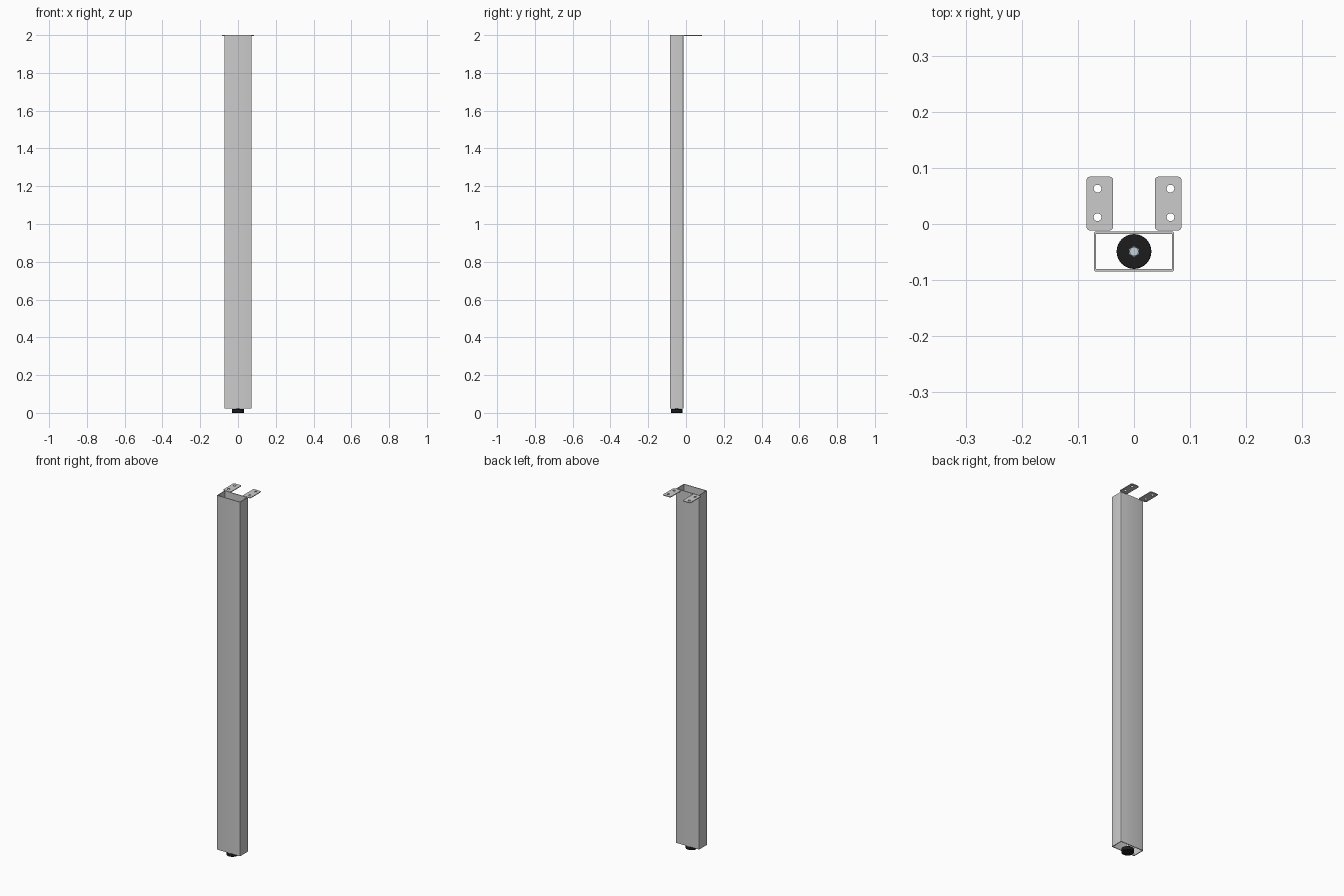
import bpy
from math import sin, cos, pi, radians

if "Cube" in bpy.data.objects:
    bpy.data.objects.remove(bpy.data.objects["Cube"])


def material(name, color):
    m = bpy.data.materials.new(name)
    m.diffuse_color = color
    m.use_nodes = True
    m.node_tree.nodes["Principled BSDF"].inputs["Base Color"].default_value = m.diffuse_color
    return m


def ring(cx, cy, r, n):
    return [(cx + r * cos(2 * pi * i / n), cy + r * sin(2 * pi * i / n)) for i in range(n)]


def rounded_rect(cx, cy, w, h, r, n=4):
    pts = []
    for k, (sx, sy) in enumerate([(1, 1), (-1, 1), (-1, -1), (1, -1)]):
        for i in range(n + 1):
            a = pi / 2 * (k + i / n)
            pts.append((cx + sx * (w / 2 - r) + r * cos(a), cy + sy * (h / 2 - r) + r * sin(a)))
    return pts


def extrusion(name, loops, z0, z1):
    """Flat outline with holes, extruded between two heights."""
    cu = bpy.data.curves.new(name, 'CURVE')
    cu.dimensions = '2D'
    cu.fill_mode = 'BOTH'
    cu.extrude = (z1 - z0) / 2
    for pts in loops:
        s = cu.splines.new('POLY')
        s.points.add(len(pts) - 1)
        for p, (x, y) in zip(s.points, pts):
            p.co = (x, y, 0, 1)
        s.use_cyclic_u = True
    ob = bpy.data.objects.new(name, cu)
    bpy.context.collection.objects.link(ob)
    ob.location.z = (z0 + z1) / 2
    bpy.ops.object.select_all(action='DESELECT')
    ob.select_set(True)
    bpy.context.view_layer.objects.active = ob
    bpy.ops.object.convert(target='MESH')
    return bpy.context.object


def cylinder(name, r, z0, z1, mat, n=32, bevel=0):
    bpy.ops.mesh.primitive_cylinder_add(vertices=n, radius=r, depth=z1 - z0,
                                        location=(0, LEG_Y, (z0 + z1) / 2))
    ob = bpy.context.object
    ob.name = name
    ob.data.materials.append(mat)
    if bevel:
        b = ob.modifiers.new("Bevel", 'BEVEL')
        b.width, b.segments = bevel, 2
    if n > 8:
        bpy.ops.object.shade_smooth_by_angle(angle=radians(40))
    return ob


LEG_Y = -0.049
black = material("black_plastic", (0.012, 0.012, 0.012, 1))
steel = material("zinc_steel", (0.55, 0.65, 0.72, 1))

# Hollow rectangular leg, open at both ends
extrusion("leg_tube", [rounded_rect(0, LEG_Y, 0.143, 0.071, 0.003),
                       rounded_rect(0, LEG_Y, 0.135, 0.063, 0.001)], 0.022, 2.0)

# Drilled mounting tabs at the top
for side, x in (("left", -0.061), ("right", 0.061)):
    hole_x = x + (-0.004 if x < 0 else 0.004)
    extrusion(side + "_mounting_tab",
              [rounded_rect(x, 0.0365, 0.048, 0.096, 0.007),
               ring(hole_x, 0.063, 0.007, 12), ring(hole_x, 0.012, 0.007, 12)], 1.996, 2.0)

# Levelling foot with its bolt
cylinder("levelling_foot", 0.031, 0.0, 0.02, black, bevel=0.002)
cylinder("foot_bolt", 0.008, 0.018, 0.045, steel, n=16)
cylinder("foot_nut", 0.010, 0.019, 0.026, steel, n=6)
